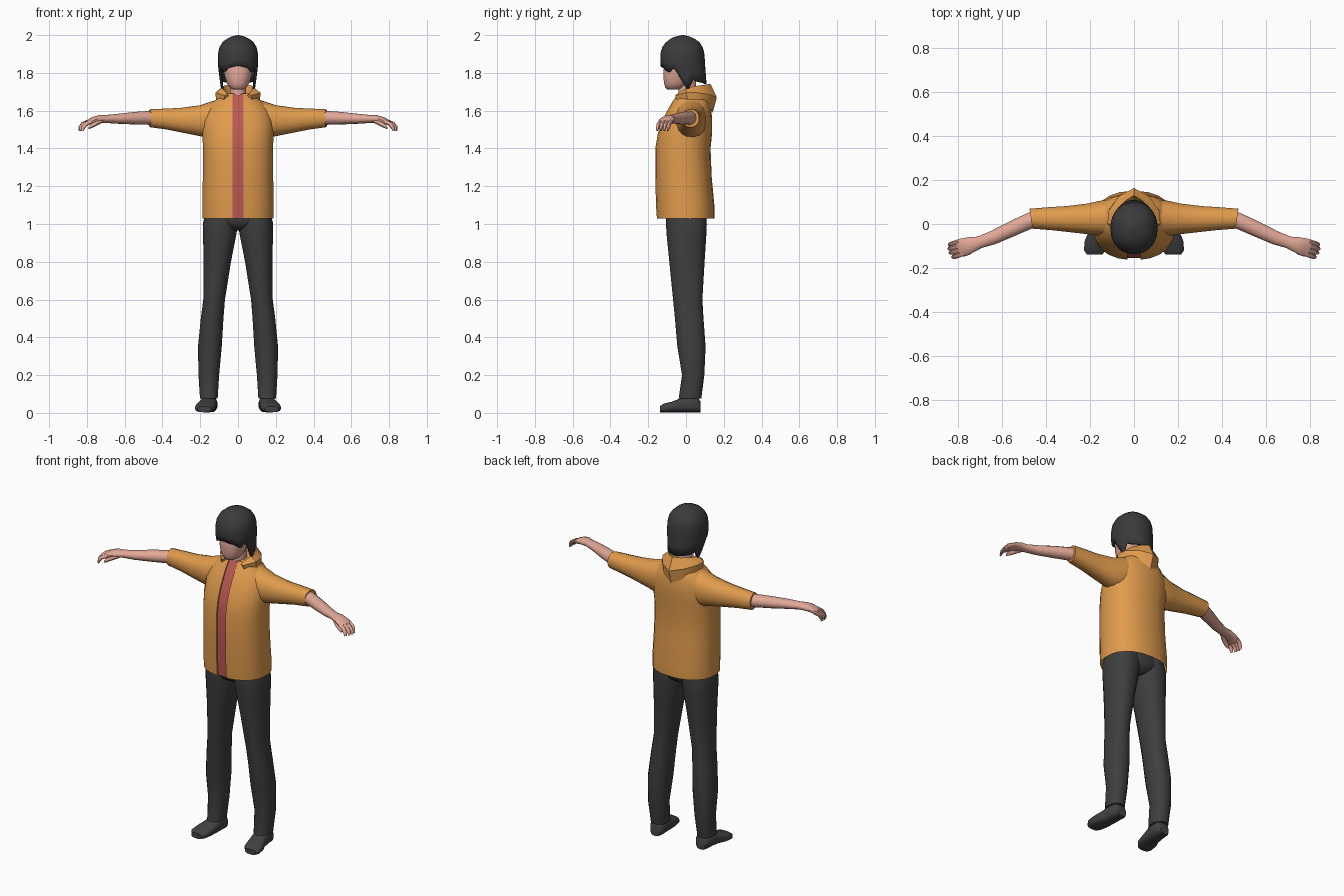
import bpy, bmesh, math
from mathutils import Vector


def material(name, rgb):
    m = bpy.data.materials.new(name)
    m.diffuse_color = (*rgb, 1)
    return m


ORANGE = material("jacket_orange", (0.75, 0.33, 0.075))
RED = material("zip_red", (0.50, 0.10, 0.085))
SKIN = material("skin", (0.75, 0.39, 0.31))
DARK = material("trouser_black", (0.048, 0.048, 0.048))
HAIR = material("hair_black", (0.043, 0.043, 0.045))
SHOE = material("shoe_black", (0.055, 0.053, 0.053))


def power(t, p):
    return math.copysign(abs(t) ** (2 / p), t)


def oval(c, u, v, n=16, p=2.0):
    """Superellipse ring around c with half axes u and v."""
    c, u, v = Vector(c), Vector(u), Vector(v)
    angles = [2 * math.pi * (i + 0.5) / n for i in range(n)]
    return [c + u * power(math.cos(a), p) + v * power(math.sin(a), p) for a in angles]


def flat_oval(z, x0, x1, y0, y1, n=16, p=2.2):
    """Horizontal ring inside the given bounds."""
    return oval(((x0 + x1) / 2, (y0 + y1) / 2, z), ((x1 - x0) / 2, 0, 0),
                (0, (y1 - y0) / 2, 0), n, p)


def loft(name, rings, mats, mirror=False, caps=(True, True), angle=45):
    """Skin closed rings of equal length into one smooth-shaded object."""
    bm = bmesh.new()
    rows = [[bm.verts.new(p) for p in r] for r in rings]
    n = len(rows[0])
    for a, b in zip(rows, rows[1:]):
        for i in range(n):
            j = (i + 1) % n
            bm.faces.new((a[i], a[j], b[j], b[i]))
    for row, wanted in zip((rows[0], rows[-1]), caps):
        if wanted:
            bm.faces.new(row)
    bmesh.ops.recalc_face_normals(bm, faces=bm.faces)
    mesh = bpy.data.meshes.new(name)
    bm.to_mesh(mesh)
    bm.free()
    for m in mats:
        mesh.materials.append(m)
    mesh.shade_smooth()
    mesh.set_sharp_from_angle(angle=math.radians(angle))
    ob = bpy.data.objects.new(name, mesh)
    bpy.context.collection.objects.link(ob)
    if mirror:
        ob.modifiers.new("mirror", 'MIRROR').use_mirror_merge = False
    return ob


# Jacket body, with a recessed strip down the front
def jacket_ring(z, rx, y0, y1, p=2.3, s=0.03):
    yc, ry = (y0 + y1) / 2, (y1 - y0) / 2
    ys = yc - ry * (1 - (s / rx) ** p) ** (1 / p)
    pts = [(s, ys, z)]
    for i in range(21):
        a = math.radians(-70 + 16 * i)
        pts.append((rx * power(math.cos(a), p), yc + ry * power(math.sin(a), p), z))
    return pts + [(-s, ys, z), (-s + 0.001, ys + 0.008, z), (s - 0.001, ys + 0.008, z)]


jacket = loft("jacket_body", [jacket_ring(*r) for r in (
    (1.03, .19, -.155, .15), (1.1, .19, -.16, .15), (1.25, .187, -.163, .136),
    (1.4, .186, -.163, .13), (1.48, .19, -.15, .138), (1.55, .187, -.125, .138),
    (1.6, .17, -.1, .135), (1.645, .135, -.075, .125), (1.675, .095, -.055, .11),
    (1.69, .08, -.046, .1))], [ORANGE, RED], caps=(False, True), angle=50)
for f in jacket.data.polygons:
    if abs(f.center.x) < 0.02 and f.center.y < -0.03:
        f.material_index = 1

# Sleeves
loft("sleeves", [oval((x, y, z), (.15 * w, w, 0), (0, 0, h), 16, 2.2) for x, y, z, w, h in (
    (.08, .025, 1.565, .085, .1), (.14, .025, 1.55, .082, .1), (.2, .022, 1.547, .072, .083),
    (.3, .022, 1.55, .06, .066), (.38, .024, 1.556, .053, .056),
    (.467, .024, 1.56, .046, .048))], [ORANGE], mirror=True)

# Folded hood: each section is inner base, inner top, ridge, outer bottom
hood_half = [
    ((.04, -.03, 1.67), (.055, -.05, 1.687), (.07, -.056, 1.68), (.075, -.05, 1.655)),
    ((.055, 0, 1.67), (.085, 0, 1.72), (.12, 0, 1.695), (.115, .01, 1.65)),
    ((.05, .05, 1.68), (.075, .06, 1.732), (.115, .06, 1.695), (.11, .07, 1.645)),
    ((.03, .08, 1.68), (.04, .105, 1.738), (.07, .125, 1.685), (.06, .125, 1.62)),
    ((0, .09, 1.68), (0, .13, 1.742), (0, .163, 1.67), (0, .142, 1.59))]
hood_other = [[(-x, y, z) for x, y, z in s] for s in hood_half[-2::-1]]
loft("hood", hood_half + hood_other, [ORANGE], angle=35)

# Forearms and palms
ARM = Vector((.35, .94, 0))
loft("arms_and_palms", [oval((x, y, z), ARM * w, (0, 0, h), 14) for x, y, z, w, h in (
    (.40, .035, 1.562, .035, .036), (.46, .02, 1.562, .037, .037), (.55, -.02, 1.56, .036, .033),
    (.64, -.062, 1.557, .032, .026), (.70, -.083, 1.556, .028, .021),
    (.735, -.093, 1.556, .036, .021), (.77, -.104, 1.549, .042, .017),
    (.80, -.112, 1.536, .04, .011))], [SKIN], mirror=True)

# Fingers and thumbs
for k, label in enumerate(("index", "middle", "ring", "little")):
    off = ARM * (-.03 + .02 * k)
    reach = (0, .005, .003, -.006)[k]
    loft(label + "_fingers", [oval(Vector(c) + off, ARM * r, v, 8) for c, r, v in (
        ((.785, -.107, 1.542), .011, (0, 0, .011)),
        ((.815 + reach / 2, -.117, 1.530), .011, (.006, 0, .009)),
        ((.828 + reach, -.121, 1.513), .010, (.009, 0, .004)),
        ((.834 + reach, -.124, 1.495), .006, (.005, 0, .002)))], [SKIN], mirror=True)
loft("thumbs", [oval(c, ARM * r, (.3 * r, 0, r), 8) for c, r in (
    ((.72, -.105, 1.55), .014), ((.75, -.128, 1.535), .013),
    ((.775, -.138, 1.52), .011), ((.79, -.142, 1.508), .006))], [SKIN], mirror=True)

# Trousers
loft("trouser_legs", [flat_oval(z, *b) for z, *b in (
    (1.1, 0, .165, -.1, .1), (1.0, 0, .188, -.108, .112), (.95, .006, .187, -.105, .11),
    (.8, .036, .183, -.09, .1), (.6, .068, .185, -.07, .088), (.5, .076, .198, -.06, .094),
    (.35, .085, .213, -.047, .105), (.2, .099, .21, -.022, .098),
    (.075, .107, .202, -.04, .082))], [DARK], mirror=True)
loft("trouser_seat", [flat_oval(z, -w, w, y0, y1) for z, w, y0, y1 in (
    (1.1, .17, -.1, .1), (1.02, .17, -.108, .112), (.99, .11, -.1, .105),
    (.965, .04, -.06, .07))], [DARK])

# Shoes, lofted from heel to toe with toes turned out
loft("shoes", [oval((x, y, h / 2 + .003), (w, 0, 0), (0, 0, h / 2), 14, 2.8) for x, y, w, h in (
    (.152, .078, .03, .055), (.152, .06, .043, .082), (.155, .01, .045, .084),
    (.16, -.035, .047, .072), (.17, -.075, .054, .056), (.177, -.118, .051, .046),
    (.179, -.138, .036, .032))], [SHOE], mirror=True)

# Neck and head
loft("neck", [flat_oval(z, -.043, .043, -.04, .055) for z in (1.66, 1.76)], [SKIN])
loft("head", [flat_oval(z, -w, w, y0, y1, 20) for z, w, y0, y1 in (
    (1.712, .026, -.098, -.035), (1.722, .045, -.11, -.01), (1.745, .06, -.117, .02),
    (1.78, .071, -.121, .045), (1.82, .08, -.119, .065), (1.88, .085, -.11, .075),
    (1.95, .06, -.08, .05))], [SKIN])


# Hair cap with fringe, side locks and long back
def interp(table, t):
    for a, b in zip(table, table[1:]):
        if a[0] <= t <= b[0]:
            k = (t - a[0]) / (b[0] - a[0])
            return [p + (q - p) * k for p, q in zip(a[1:], b[1:])]
    return list(table[-1][1:])


SHAPE = [(1.70, .088, -.1, .112), (1.78, .099, -.126, .106), (1.84, .106, -.136, .101),
         (1.9, .107, -.136, .098), (1.94, .098, -.125, .088), (1.97, .076, -.1, .066),
         (1.99, .044, -.065, .03), (2.0, .006, -.022, -.012)]
EDGE = [(0, 1.838), (30, 1.825), (50, 1.80), (65, 1.828), (75, 1.80), (90, 1.715),
        (100, 1.72), (110, 1.765), (125, 1.752), (180, 1.742)]
LEVELS = (0, .2, .4, .6, .74, .85, .93, .975, 1)


def hair_ring(level, n=48):
    ring = []
    for i in range(n):
        deg = 360 * i / n
        bottom = interp(EDGE, min(deg, 360 - deg))[0]
        z = bottom + (2.0 - bottom) * level
        rx, y0, y1 = interp(SHAPE, z)
        a = math.radians(deg)
        ring.append((rx * power(math.sin(a), 2.15),
                     (y0 + y1) / 2 - (y1 - y0) / 2 * power(math.cos(a), 2.15), z))
    return ring


hair = loft("hair", [hair_ring(t) for t in LEVELS], [HAIR], caps=(False, True), angle=60)
shell = hair.modifiers.new("thickness", 'SOLIDIFY')
shell.thickness = 0.012
shell.offset = -1
